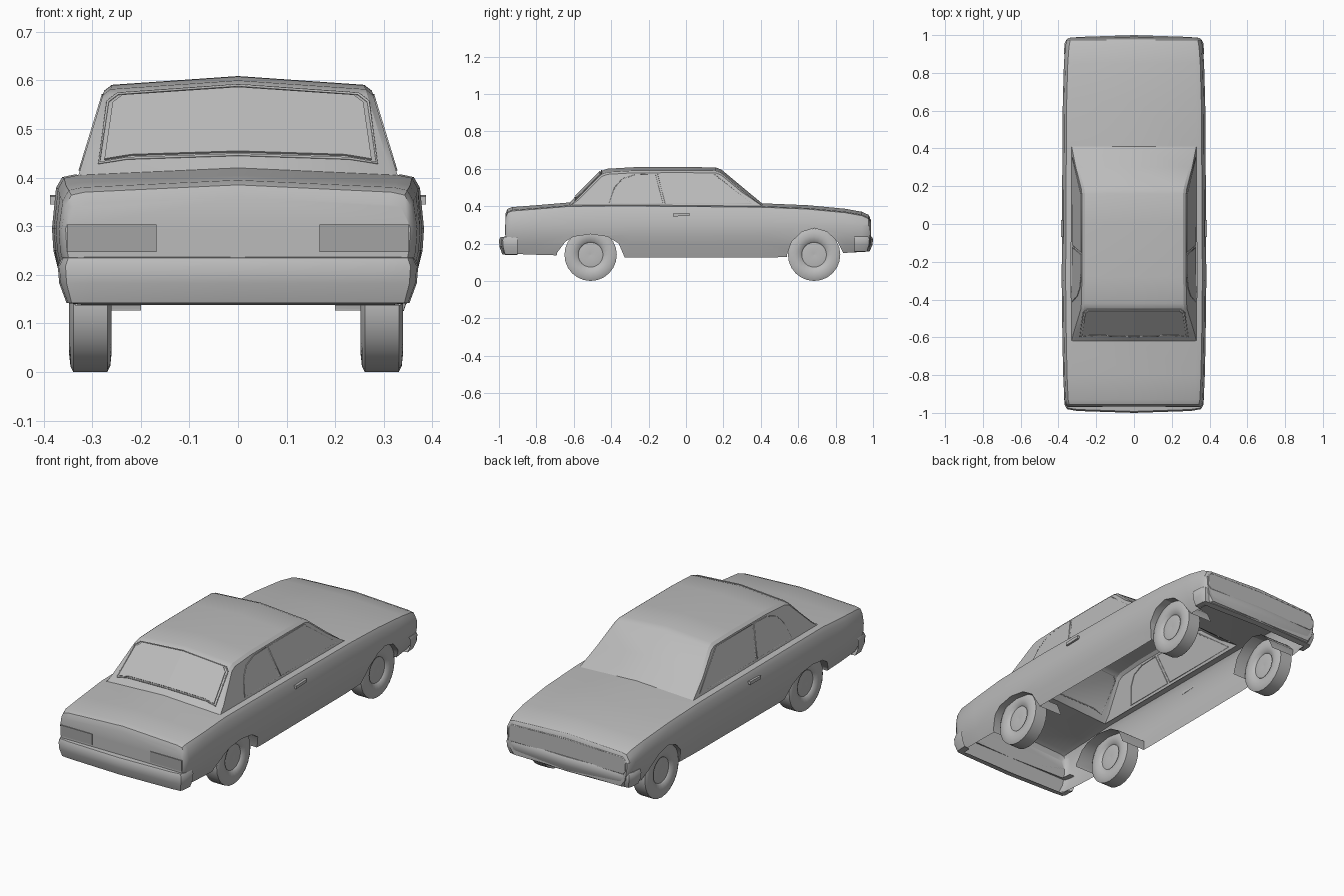
import bpy, bmesh, math
from mathutils import Vector

cube = bpy.data.objects.get("Cube")
if cube:
    bpy.data.objects.remove(cube)


def material(name, rgb):
    m = bpy.data.materials.new(name)
    m.use_nodes = True
    m.diffuse_color = (*rgb, 1)
    m.node_tree.nodes["Principled BSDF"].inputs["Base Color"].default_value = (*rgb, 1)
    return m


GREY = material("body grey", (0.5, 0.5, 0.5))
LAMP = material("lamp grey", (0.37, 0.37, 0.37))


def finish(name, bm, mat=GREY, angle=32):
    bmesh.ops.remove_doubles(bm, verts=bm.verts, dist=0.0004)
    me = bpy.data.meshes.new(name)
    bm.to_mesh(me)
    bm.free()
    for p in me.polygons:
        p.use_smooth = True
    me.set_sharp_from_angle(angle=math.radians(angle))
    me.materials.clear()
    me.materials.append(mat)
    ob = bpy.data.objects.new(name, me)
    bpy.context.collection.objects.link(ob)
    return ob


def loft(rows, ring=False, caps=False):
    """Skin a list of equally long point rows."""
    bm = bmesh.new()
    grid = [[bm.verts.new(p) for p in r] for r in rows]
    n = len(grid[0])
    for a, b in zip(grid, grid[1:]):
        for i in range(n if ring else n - 1):
            j = (i + 1) % n
            bm.faces.new((a[i], a[j], b[j], b[i]))
    if caps:
        bm.faces.new(grid[0])
        bm.faces.new(grid[-1])
    bmesh.ops.recalc_face_normals(bm, faces=bm.faces)
    return bm


def mirrored(half):
    """Extend a half section that ends on the centre line to the other side."""
    return half + [(-x, y, z) for x, y, z in reversed(half[:-1])]


def plate(name, pts, push, mat=GREY):
    bm = bmesh.new()
    face = bm.faces.new([bm.verts.new(p) for p in pts])
    out = bmesh.ops.extrude_face_region(bm, geom=[face])["geom"]
    for v in out:
        if isinstance(v, bmesh.types.BMVert):
            v.co += Vector(push)
    bmesh.ops.recalc_face_normals(bm, faces=bm.faces)
    return finish(name, bm, mat)


def trim(name, pts, radius=0.003, closed=True):
    cu = bpy.data.curves.new(name, "CURVE")
    cu.dimensions = "3D"
    cu.bevel_depth = radius
    cu.bevel_resolution = 1
    sp = cu.splines.new("POLY")
    sp.points.add(len(pts) - 1)
    for p, co in zip(sp.points, pts):
        p.co = (*co, 1)
    sp.use_cyclic_u = closed
    cu.materials.append(GREY)
    ob = bpy.data.objects.new(name, cu)
    bpy.context.collection.objects.link(ob)


# Lower body: stations of y, half width, deck height, sill height
stations = [(-0.965, .355, .36, .15), (-0.955, .363, .385, .15), (-0.93, .369, .395, .145),
            (-0.8, .375, .405, .14), (-0.62, .379, .42, .135), (-0.3, .383, .422, .125),
            (0.41, .379, .415, .125), (0.65, .377, .405, .13), (0.85, .371, .386, .15),
            (0.94, .364, .37, .155), (0.975, .357, .354, .16), (0.985, .348, .338, .165)]


def body_section(y, w, zc, zb):
    ze = zc - 0.015
    half = [(.89 * w, y, zb), (.96 * w, y, .2), (.992 * w, y, .25), (w, y, .295),
            (.978 * w, y, ze - .028), (.945 * w, y, ze - .006), (.87 * w, y, ze), (0, y, zc)]
    return mirrored(half)


body = finish("body", loft([body_section(*s) for s in stations], ring=True, caps=True))

# Wheel arches cut from the sides
arches = {"rear": [(-.7, .05), (-.69, .15), (-.645, .21), (-.6, .237), (-.51, .25),
                   (-.42, .237), (-.36, .2), (-.33, .13), (-.33, .05)],
          "front": [(.535, .05), (.54, .14), (.565, .21), (.62, .262), (.685, .282),
                    (.755, .262), (.81, .21), (.84, .15), (.84, .05)]}
for where, outline in arches.items():
    for side in (-1, 1):
        rows = [[(side * x, y, z) for y, z in outline] for x in (.2, .5)]
        cutter = finish(where + "_arch_cutter", loft(rows, ring=True, caps=True))
        cutter.hide_render = True
        mod = body.modifiers.new("arch", "BOOLEAN")
        mod.operation, mod.solver, mod.object = "DIFFERENCE", "EXACT", cutter
deps = bpy.context.evaluated_depsgraph_get()
cut_mesh = bpy.data.meshes.new_from_object(body.evaluated_get(deps))
body.modifiers.clear()
for ob in [o for o in bpy.data.objects if "arch_cutter" in o.name]:
    bpy.data.objects.remove(ob)

# Open the floor, the cabin well and the inner ends of the arches
bm = bmesh.new()
bm.from_mesh(cut_mesh)
bm.normal_update()
gone = []
for f in bm.faces:
    c, n = f.calc_center_median(), f.normal
    floor = n.z < -0.9 and c.z < 0.2
    well = n.z > 0.9 and -0.62 < c.y < 0.41 and abs(c.x) < 0.3
    inner = abs(n.x) > 0.95 and abs(c.x) < 0.22
    if floor or well or inner:
        gone.append(f)
bmesh.ops.delete(bm, geom=gone, context="FACES")
bpy.data.objects.remove(body)
finish("body", bm)

# Cabin shell lofted along its roof line
roof_line = [(-.62, .42), (-.58, .46), (-.452, .588), (-.42, .6), (-.28, .608),
             (.0, .609), (.16, .607), (.19, .595), (.3, .503), (.41, .412)]


def side_x(z):
    return 0.33 - (z - 0.40) * 0.305


def cabin_section(y, zc):
    ze = max(zc - 0.018, 0.40)
    low = max(ze - 0.012, 0.40)
    return mirrored([(side_x(.4), y, .4), (side_x(low), y, low),
                     (side_x(ze) - .012, y, ze), (0, y, zc)])


finish("cabin", loft([cabin_section(*p) for p in roof_line]), angle=25)


# Rear window in two halves meeting on the ridge, with a trim around it
def rear_point(x, z):
    return (x, -1.04 + z + 0.018 * abs(x) / (side_x(z) - .012) - 0.002, z)


rear_outline = [(0, .452), (.22, .445), (.275, .436), (.258, .553), (.238, .568), (0, .584)]
for side, label in ((1, "left"), (-1, "right")):
    pts = [rear_point(side * x, z) for x, z in rear_outline]
    plate("rear_window_" + label, pts, (0, -.003, .003))
    grown = [rear_point(side * x * 1.04, z + (z - .51) * .08) for x, z in rear_outline]
    trim("rear_window_trim_" + label, grown, closed=False)

# Side windows, drip rails and door handles
side_windows = {"door_window": [(-.11, .415), (.35, .415), (.15, .57), (-.15, .57)],
                "quarter_window": [(-.41, .415), (-.38, .5), (-.34, .545), (-.27, .567),
                                   (-.165, .57), (-.125, .415)]}
for side, label in ((1, "left"), (-1, "right")):
    for name, outline in side_windows.items():
        pts = [(side * side_x(z), y, z) for y, z in outline]
        plate(f"{name}_{label}", pts, (side * .002, 0, 0))
        trim(f"{name}_trim_{label}", pts)
    handle = [(side * .375, y, z) for y, z in ((-.07, .345), (.02, .348), (.02, .364), (-.07, .361))]
    plate("door_handle_" + label, handle, (side * .012, 0, 0))

# Tail lamps and nose panel
for side, label in ((1, "left"), (-1, "right")):
    lamp = [(side * x, -.965, z) for x, z in ((.168, .247), (.352, .247), (.352, .303), (.168, .303))]
    plate("tail_lamp_" + label, lamp, (0, -.004, 0), LAMP)
nose = [(.325, .235), (.335, .25), (.335, .305), (.32, .318), (0, .328)]
nose = [(x, .984, z) for x, z in nose]
nose = mirrored(nose)
plate("nose_panel", nose, (0, .003, 0))
trim("nose_panel_trim", nose, 0.004)

# Wrap-around bumpers: path of x, y and inward direction
path = [(.371, .9, -1, 0), (.368, .955, -1, -.2), (.355, .98, -.7, -.7), (.3, .99, -.1, -1),
        (0, 1.0, 0, -1)]
profile = [(.035, 1), (.008, .98), (0, .8), (.003, .45), (.018, .04), (.05, 0)]
for name, sy, zb, zt in (("rear_bumper", -1, .138, .237), ("front_bumper", 1, .155, .24)):
    rows = []
    for d, t in profile:
        half = [(x + nx * d, sy * (y + ny * d), zb + t * (zt - zb)) for x, y, nx, ny in path]
        rows.append(mirrored(half))
    finish(name, loft(rows), angle=40)

# Wheels turned around the axle: radius, half width
tread = [(.003, .03), (.035, .034), (.066, .029), (.072, .036), (.1, .044), (.128, .041), (.14, .035)]
tread = tread + [(r, -h) for r, h in reversed(tread)]
turns = [2 * math.pi * i / 24 for i in range(24)]
for where, y in (("rear", -.51), ("front", .685)):
    for label, x in (("left", .296), ("right", -.304)):
        rows = [[(h, r * math.cos(a), r * math.sin(a)) for a in turns] for r, h in tread]
        wheel = finish(f"{where}_wheel_{label}", loft(rows, ring=True, caps=True), angle=40)
        wheel.location = (x, y, .14)
